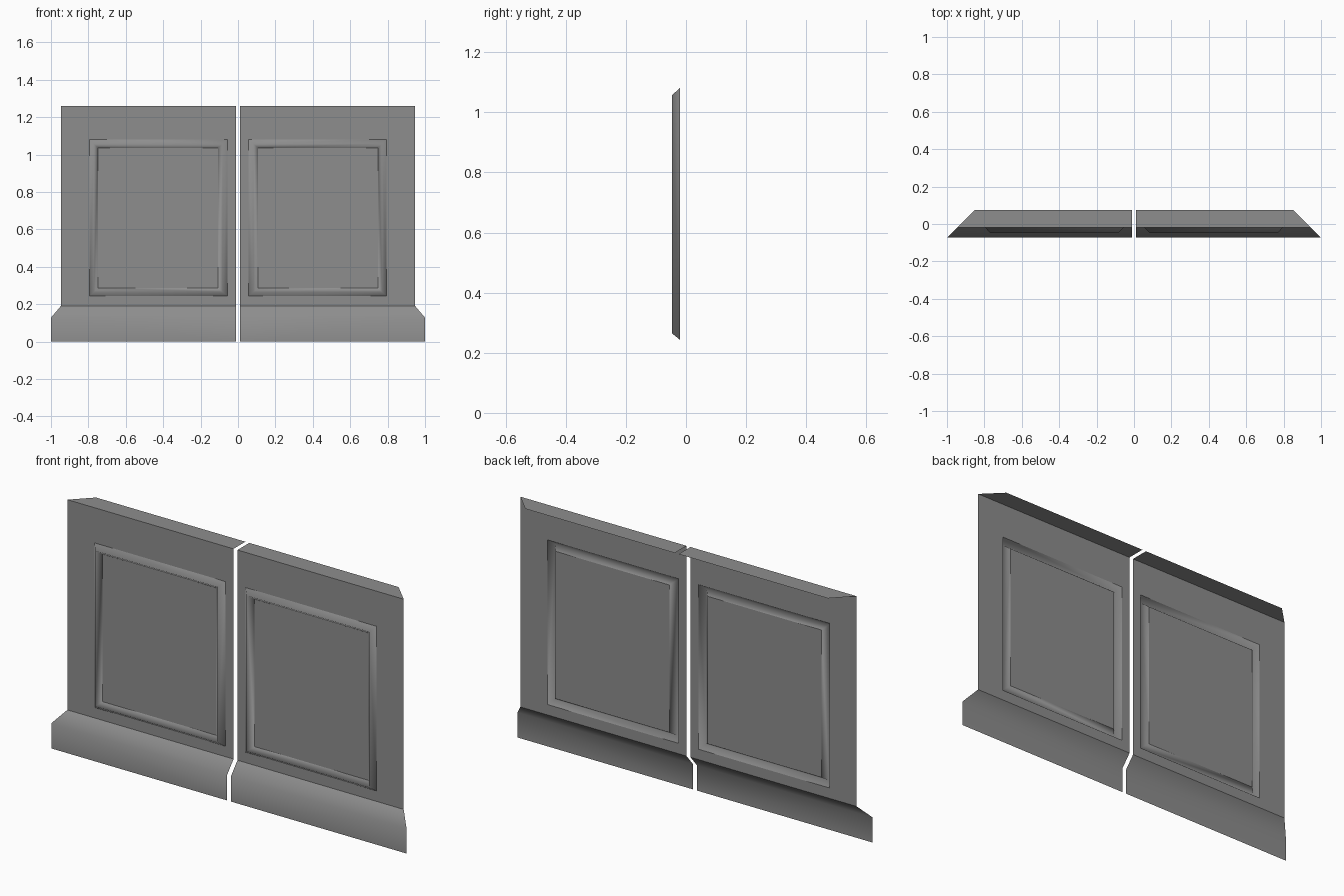
import bpy

cube = bpy.data.objects.get("Cube")
if cube:
    bpy.data.objects.remove(cube, do_unlink=True)

grey = bpy.data.materials.new("plain grey")
grey.use_nodes = True
COLOUR = (0.27, 0.27, 0.27, 1)
grey.diffuse_color = COLOUR
grey.node_tree.nodes["Principled BSDF"].inputs["Base Color"].default_value = COLOUR

WALL_Y, BASE_Y, BEAD_Y, BACK_Y = -0.02, -0.073, -0.047, 0.075
GAP, TOP, BASE_TOP = 0.011, 1.26, 0.19


def rect(x0, x1, z0, z1, y=WALL_Y):
    """Corners of an upright rectangle, counterclockwise from the front."""
    return [(x0, y, z0), (x1, y, z0), (x1, y, z1), (x0, y, z1)]


def sheet(name, rows, closed=False, smooth=False):
    """Open surface bridging rows of points, mirrored to the other half."""
    n = len(rows[0])
    verts = [p for row in rows for p in row]
    faces = []
    if len(rows) == 1:
        faces.append(range(n))
    for r in range(len(rows) - 1):
        for i in range(n if closed else n - 1):
            j = (i + 1) % n
            faces.append((r * n + i, r * n + j, (r + 1) * n + j, (r + 1) * n + i))
    mesh = bpy.data.meshes.new(name)
    mesh.from_pydata(verts, [], faces)
    mesh.materials.append(grey)
    mesh.polygons.foreach_set("use_smooth", [smooth] * len(mesh.polygons))
    mesh.update()
    obj = bpy.data.objects.new(name, mesh)
    bpy.context.collection.objects.link(obj)
    mirror = obj.modifiers.new("Mirror", "MIRROR")
    mirror.use_mirror_merge = False


def mitred(y, z):
    """Row across one half, its outer end cut at 45 degrees."""
    return [(GAP, y, z), (1 + BASE_Y - y, y, z)]


outer = rect(0.056, 0.794, 0.243, 1.081)
ridge = rect(0.082, 0.771, 0.265, 1.057, BEAD_Y)
inner = rect(0.108, 0.748, 0.285, 1.035)
wall_end = 1 + BASE_Y - WALL_Y

# Flat wall around the panel, and the panel itself
sheet("wall_face", [rect(GAP, wall_end, BASE_TOP, TOP), outer], closed=True)
sheet("inner_panel", [inner])

# Raised bead framing the panel
sheet("panel_moulding", [outer, ridge, inner], closed=True, smooth=True)

# Skirting with a sloped top
sheet("skirting_board", [mitred(BASE_Y, 0), mitred(BASE_Y, 0.128),
                         mitred(WALL_Y, BASE_TOP)], smooth=True)

# Flat ledge on top, open at the back
sheet("top_ledge", [mitred(WALL_Y, TOP), mitred(BACK_Y, TOP)])
